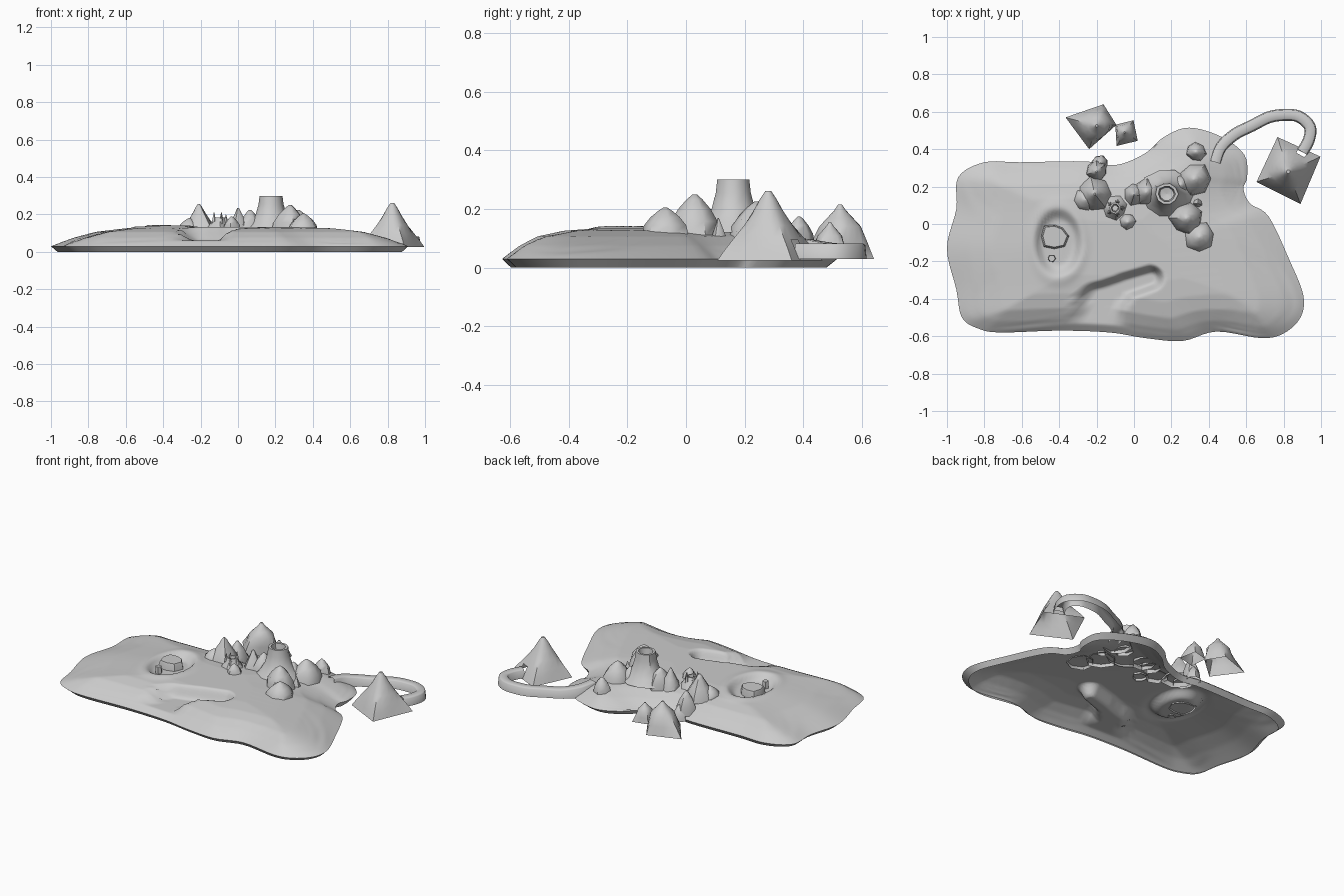
import bpy, bmesh, math, random
from mathutils import Vector

if "Cube" in bpy.data.objects:
    bpy.data.objects.remove(bpy.data.objects["Cube"])

random.seed(4)


def finish(name, bm, angle=40):
    bmesh.ops.recalc_face_normals(bm, faces=bm.faces)
    me = bpy.data.meshes.new(name)
    bm.to_mesh(me)
    bm.free()
    ob = bpy.data.objects.new(name, me)
    bpy.context.collection.objects.link(ob)
    bpy.ops.object.select_all(action='DESELECT')
    ob.select_set(True)
    bpy.context.view_layer.objects.active = ob
    bpy.ops.object.shade_smooth_by_angle(angle=math.radians(angle))
    return ob


def spline(pts, n, closed):
    # Catmull-Rom curve through the points, n samples per span
    out, m = [], len(pts)
    get = (lambda i: Vector(pts[i % m])) if closed else (lambda i: Vector(pts[max(0, min(m - 1, i))]))
    for i in range(m if closed else m - 1):
        a, b, c, d = (get(i + k) for k in (-1, 0, 1, 2))
        for s in range(n):
            t = s / n
            out.append(0.5 * (2 * b + (c - a) * t + (2 * a - 5 * b + 4 * c - d) * t * t
                              + (3 * b - a - 3 * c + d) * t ** 3))
    if not closed:
        out.append(get(m - 1))
    return out


def loft(bm, rings, closed=True, cap=False):
    vs = [[bm.verts.new(p) for p in r] for r in rings]
    for a, b in zip(vs, vs[1:]):
        n = len(a)
        for i in range(n if closed else n - 1):
            j = (i + 1) % n
            bm.faces.new((a[i], a[j], b[j], b[i]))
    if cap:
        bm.faces.new(vs[-1])
    return vs


def smooth(t):
    t = max(0, min(1, t))
    return t * t * (3 - 2 * t)


def interp(table, x):
    for (a, u), (b, v) in zip(table, table[1:]):
        if x <= b:
            return u + (v - u) * (x - a) / (b - a)
    return table[-1][1]


# Island outline, seen from above
COAST = spline([(-.8, .33), (-.94, .25), (-.95, .08), (-1, -.13), (-.95, -.35), (-.92, -.5),
                (-.83, -.56), (-.71, -.58), (-.4, -.57), (-.13, -.58), (.06, -.61), (.26, -.625),
                (.44, -.575), (.68, -.61), (.8, -.585), (.89, -.5), (.905, -.38), (.83, -.19),
                (.72, .04), (.62, .11), (.585, .19), (.605, .25), (.59, .37), (.47, .465),
                (.295, .515), (.16, .465), (.055, .375), (-.1, .315), (-.265, .335), (-.61, .33)], 5, True)
SLOPE = [(0, .03), (.03, .053), (.06, .075), (.12, .107), (.2, .126), (.3, .134)]
VALLEY = [(-.2, -.6, .13), (-.18, -.43, .10), (-.05, -.335, .05), (.09, -.29, .045)]


def height(x, y):
    d = min(math.hypot((x - p.x) * .5, y - p.y) for p in COAST)
    z = interp(SLOPE, d)
    # Valley: tapered capsule chain
    v = 9
    for (ax, ay, ar), (bx, by, br) in zip(VALLEY, VALLEY[1:]):
        ux, uy = bx - ax, by - ay
        t = max(0, min(1, ((x - ax) * ux + (y - ay) * uy) / (ux * ux + uy * uy)))
        v = min(v, math.hypot(x - ax - ux * t, y - ay - uy * t) - ar - (br - ar) * t)
    w = 1 - smooth((v + .02) / .05)
    z = min(z, z + (.06 - z) * w)
    # Crater basin with a slight lip
    e = math.hypot((x + .405) / .125, (y + .1) / .18)
    z += .008 * math.exp(-((e - 1.1) / .2) ** 2) - .035 * (1 - smooth((e - .65) / .4))
    return z


# Terrain shell with under-cut rim, open below
C = Vector((0, -.1))
bm = bmesh.new()
rings = [[((C + (p - C) * .965).x, (C + (p - C) * .94).y, 0) for p in COAST]]
for k in range(56):
    f = 1 - k / 56
    ring = []
    for p in COAST:
        q = C + (p - C) * f
        ring.append((q.x, q.y, height(q.x, q.y)))
    rings.append(ring)
loft(bm, rings, cap=True)
finish("island_terrain", bm, 60)


def rock(name, x, y, r, z0, z1, profile, sides=6, jitter=.1, turn=0, crater=False):
    # Irregular lofted cone; profile is (height fraction, radius fraction)
    bm = bmesh.new()
    wob = [1 + random.uniform(-jitter, jitter) for _ in range(sides)]
    rings = []
    for h, f in profile:
        rings.append([(x + r * f * wob[i] * math.cos(turn + math.tau * i / sides),
                       y + r * f * wob[i] * math.sin(turn + math.tau * i / sides),
                       z0 + (z1 - z0) * h) for i in range(sides)])
    loft(bm, rings, cap=not crater)
    finish(name, bm, 50)


PEAK = [(0, 1), (.25, .86), (.5, .6), (.75, .33), (.92, .17), (1, .06)]
DOME = [(0, 1), (.35, .9), (.65, .62), (.88, .3), (1, .08)]
VENT = [(0, 1), (.3, .85), (.7, .55), (1, .42), (1, .3), (.6, .22)]

# Mountain cluster: x, y, radius, top, profile
for i, (x, y, r, top, prof) in enumerate([
        (-.21, .16, .10, .255, PEAK), (-.2, .28, .06, .19, DOME), (-.26, .13, .06, .18, DOME),
        (-.1, .085, .07, .185, VENT), (-.035, .01, .045, .19, DOME), (0, .155, .06, .235, PEAK),
        (.065, .17, .075, .225, DOME), (.28, .03, .09, .25, DOME), (.35, -.07, .085, .205, DOME),
        (.32, .24, .09, .225, DOME), (.33, .385, .055, .175, DOME), (.34, .11, .025, .17, PEAK),
        (-.18, .325, .045, .11, DOME), (.25, .21, .06, .2, DOME)]):
    rock(f"mountain_{i + 1}", x, y, r, height(x, y) - .015, top, prof, 7, .12, i * .7, prof is VENT)

# Main volcano with open crater
rock("volcano", .175, .16, .14, .12, .30,
     [(0, 1), (.2, .78), (.45, .58), (.75, .47), (1, .43), (1, .32), (.75, .27), (.7, .02)],
     10, .07)

# Spikes round the small vent
for i in range(5):
    a = math.tau * i / 5
    rock(f"vent_spike_{i + 1}", -.1 + .035 * math.cos(a), .085 + .035 * math.sin(a), .014, .15,
         .2 + .012 * (i % 2), PEAK, 5)

# Mesa and stone in the basin
MESA = [(0, 1.1), (.8, 1), (1, .93)]
rock("basin_mesa", -.425, -.065, .065, .09, .143, MESA, 8, .15)
rock("basin_stone", -.44, -.185, .02, .09, .14, MESA, 6, .15)


def pyramid(name, corners, tip, z0, z1, profile, hole=None):
    # Four-sided mountain that rounds off toward its tip
    bm = bmesh.new()
    t = Vector(tip)
    mean = sum((Vector(c) - t).length for c in corners) / 4
    rings = []
    for h, f in profile:
        ring = []
        for i in range(4):
            a, b = Vector(corners[i]), Vector(corners[(i + 1) % 4])
            for s in range(4):
                d = a.lerp(b, s / 4) - t
                d = d.lerp(d.normalized() * mean * .85, smooth(h * 1.3)) * f
                ring.append((t.x + d.x, t.y + d.y, z0 + (z1 - z0) * h))
        rings.append(ring)
    loft(bm, rings, cap=True)
    if hole:
        gone = [f for f in bm.faces if (f.calc_center_median() - Vector(hole)).length < .04]
        bmesh.ops.delete(bm, geom=gone, context='FACES')
    finish(name, bm, 45)


STEEP = [(0, 1), (.3, .83), (.6, .64), (.75, .4), (.9, .17), (1, .06)]
CONE = [(0, 1), (.15, .87), (.3, .73), (.5, .53), (.7, .33), (.88, .18), (1, .06)]
pyramid("rear_mountain", [(-.366, .57), (-.24, .4), (-.094, .53), (-.163, .64)],
        (-.2, .525), .03, .215, STEEP)
pyramid("rear_foothill", [(-.1, .53), (-.093, .417), (.02, .445), (-.003, .555)],
        (-.05, .49), .04, .155, STEEP)
pyramid("offshore_mountain", [(.767, .465), (.655, .225), (.89, .107), (.997, .36)],
        (.825, .28), .025, .262, CONE, (.88, .37, .075))

# Curved causeway: top deck and side walls, open below
path = spline([(.435, .33), (.465, .41), (.54, .48), (.63, .525), (.72, .57), (.8, .583),
               (.88, .575), (.94, .52), (.935, .45), (.9, .385)], 4, False)
bm = bmesh.new()
rings = []
for i, p in enumerate(path):
    t = (path[min(i + 1, len(path) - 1)] - path[max(i - 1, 0)]).normalized()
    n = Vector((-t.y, t.x))
    top = .105 - .022 * smooth(i / 10)
    rings.append([(*(p + n * w), z) for w, z in
                  ((.032, .03), (.027, top - .006), (.02, top), (-.02, top), (-.027, top - .006), (-.032, .03))])
loft(bm, rings, closed=False)
finish("causeway", bm, 50)
